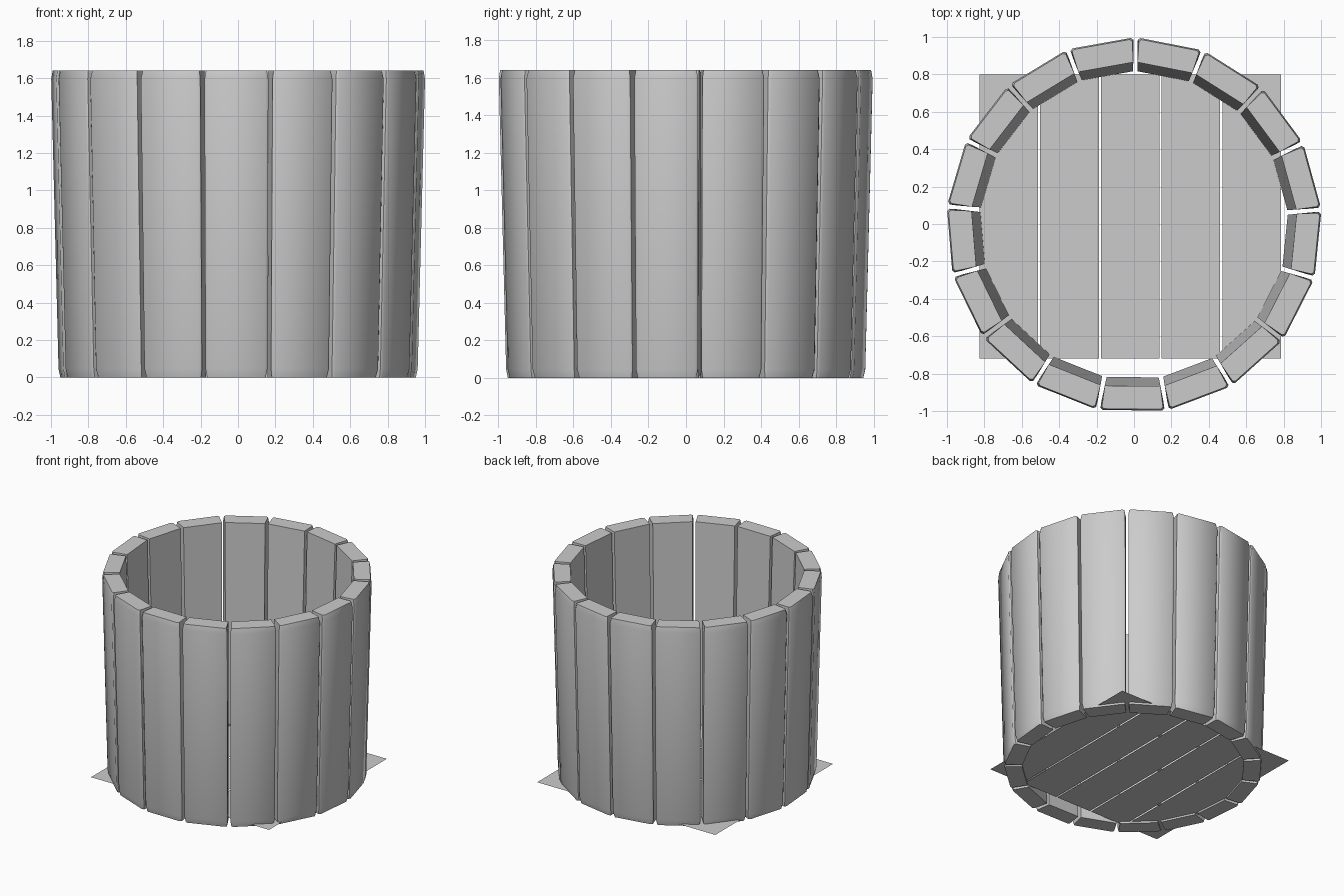
import bpy, math

if "Cube" in bpy.data.objects:
    bpy.data.objects.remove(bpy.data.objects["Cube"])

HEIGHT = 1.64
STAVES = 17
CENTRE_Y = -0.007

grey = bpy.data.materials.new("plain_grey")
grey.diffuse_color = (0.6, 0.6, 0.6, 1)
grey.use_nodes = True
grey.node_tree.nodes["Principled BSDF"].inputs["Base Color"].default_value = grey.diffuse_color


def add_mesh(name, verts, faces):
    mesh = bpy.data.meshes.new(name)
    mesh.from_pydata(verts, [], faces)
    mesh.materials.append(grey)
    return mesh


def add_object(name, mesh):
    ob = bpy.data.objects.new(name, mesh)
    bpy.context.collection.objects.link(ob)
    return ob


def stave_ring(z, inset):
    """Chamfered wedge section of the front stave at height z."""
    t = z / HEIGHT
    outer = 0.949 + 0.041 * t - inset
    inner = 0.812 + 0.047 * t
    wo = 0.165 + 0.006 * t - inset
    wi = 0.139 + 0.010 * t
    c = 0.012
    return [(-wi, -inner, z), (-wo, -outer + c, z), (-wo + c, -outer, z),
            (wo - c, -outer, z), (wo, -outer + c, z), (wi, -inner, z)]


# one leaning stave, with both ends pulled in slightly
rings = [(0, 0.008), (0.045, 0), (HEIGHT - 0.045, 0), (HEIGHT, 0.008)]
verts = [p for z, inset in rings for p in stave_ring(z, inset)]
n = 6
faces = [tuple(reversed(range(n))), tuple(range(3 * n, 4 * n))]
for r in range(3):
    for i in range(n):
        j = (i + 1) % n
        faces.append((r * n + i, r * n + j, (r + 1) * n + j, (r + 1) * n + i))
stave_mesh = add_mesh("stave", verts, faces)

first = add_object("stave_01", stave_mesh)
bpy.context.view_layer.objects.active = first
first.select_set(True)
bpy.ops.object.shade_smooth_by_angle(angle=math.radians(50))

# ring of staves
for k in range(STAVES):
    ob = first if k == 0 else add_object(f"stave_{k + 1:02d}", first.data)
    ob.location.y = CENTRE_Y
    ob.rotation_euler.z = math.radians(k * 360 / STAVES - 0.5)

# flat floor boards, whose square corners reach past the staves
cuts = [-0.825, -0.508, -0.182, 0.142, 0.467, 0.785]
for k in range(5):
    x0 = cuts[k] + (0.006 if k else 0)
    x1 = cuts[k + 1] - (0.006 if k < 4 else 0)
    z = 0.015
    board = add_mesh("floor_board", [(x0, -0.72, z), (x1, -0.72, z),
                                     (x1, 0.80, z), (x0, 0.80, z)], [(0, 1, 2, 3)])
    add_object(f"floor_board_{k + 1}", board)
